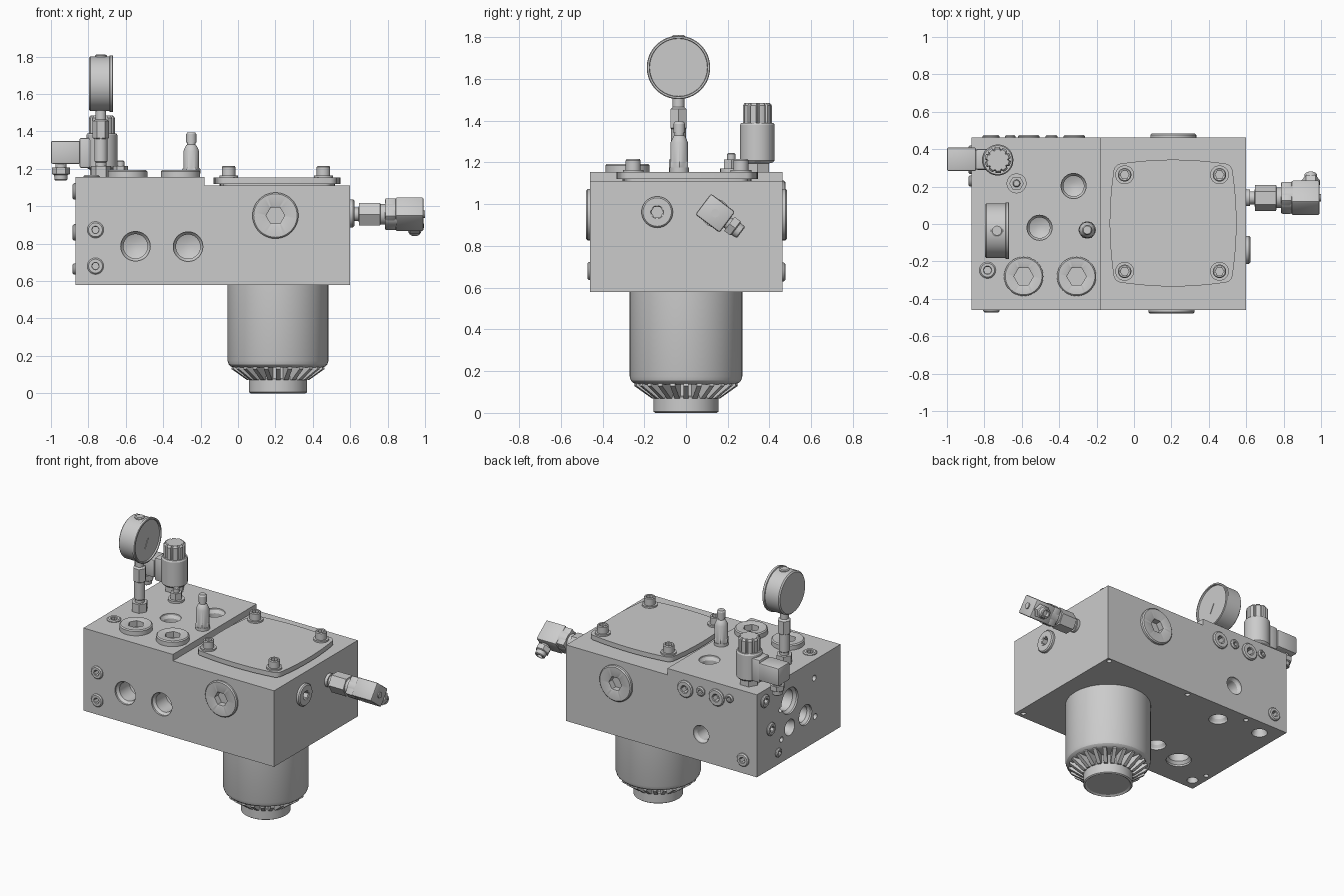
import bpy, bmesh, math
from mathutils import Vector, Matrix

if "Cube" in bpy.data.objects:
    bpy.data.objects.remove(bpy.data.objects["Cube"])

X, Y, Z = Vector((1, 0, 0)), Vector((0, 1, 0)), Vector((0, 0, 1))


def finish(bm, name):
    bmesh.ops.recalc_face_normals(bm, faces=bm.faces)
    me = bpy.data.meshes.new(name)
    bm.to_mesh(me)
    bm.free()
    ob = bpy.data.objects.new(name, me)
    bpy.context.collection.objects.link(ob)
    return ob


def radius(r, kind, i, seg):
    """kind 6 = hexagon (r is the apothem), 10 = notched grip, 0 = round"""
    if kind == 6:
        a = (2 * math.pi * i / seg) % (math.pi / 3) - math.pi / 6
        return r / math.cos(a)
    if kind == 10:
        return r * (0.86 if i % 8 in (0, 1) else 1)
    return r


def spin(bm, loc, axis, profile, seg=48):
    """Revolve (radius, height[, kind]) points around an axis, with flat caps."""
    m = Matrix.Translation(loc) @ Vector(axis).to_track_quat('Z', 'Y').to_matrix().to_4x4()
    rings = []
    for p in profile:
        kind = p[2] if len(p) > 2 else 0
        ring = []
        for i in range(seg):
            t, r = 2 * math.pi * i / seg, radius(p[0], kind, i, seg)
            ring.append(bm.verts.new(m @ Vector((r * math.cos(t), r * math.sin(t), p[1]))))
        rings.append(ring)
    for a, b in zip(rings, rings[1:]):
        for i in range(seg):
            j = (i + 1) % seg
            bm.faces.new((a[i], a[j], b[j], b[i]))
    bm.faces.new(rings[0][::-1])
    bm.faces.new(rings[-1])


def lathe(name, loc, axis, profile, seg=48):
    bm = bmesh.new()
    spin(bm, loc, axis, profile, seg)
    return finish(bm, name)


def prism(name, pts, vec):
    bm = bmesh.new()
    f = bm.faces.new([bm.verts.new(p) for p in pts])
    ext = bmesh.ops.extrude_face_region(bm, geom=[f])
    bmesh.ops.translate(bm, vec=vec, verts=[v for v in ext['geom'] if isinstance(v, bmesh.types.BMVert)])
    return finish(bm, name)


def box(name, loc, size, rot=0.0, bevel=0.01):
    bm = bmesh.new()
    bmesh.ops.create_cube(bm, size=1, matrix=Matrix.Diagonal((*size, 1)))
    if bevel:
        bmesh.ops.bevel(bm, geom=bm.edges[:], offset=bevel, segments=2, profile=0.5, affect='EDGES')
    bm.transform(Matrix.Translation(loc) @ Matrix.Rotation(rot, 4, 'X'))
    return finish(bm, name)


# Manifold block with a stepped top
outline = [(-.87, .58), (.6, .58), (.6, 1.11), (-.18, 1.11), (-.18, 1.155), (-.87, 1.155)]
block = prism("manifold_block", [(x, -.46, z) for x, z in outline], (0, .922, 0))
YF, YB, XL, XR, ZT, ZB = -.46, .462, -.87, .6, 1.155, .58
cut = bmesh.new()


def bore(loc, axis, r, depth=.14):
    spin(cut, loc, axis, [(r, .02), (r, -.012), (r * .82, -.03), (r * .82, -depth), (r * .3, -depth - .015)])


def plug(name, loc, axis, r, h, s):
    """Socket plug, seated in its own hole"""
    spin(cut, loc, axis, [(s * 1.3, .02), (s * 1.3, -.06)])
    lathe(name, loc, axis, [(s * 1.25, -.058), (s * 1.25, -.003), (r, -.006), (r, h - .007), (r - .007, h),
                            (s * 1.25, h), (s, h - .004, 6), (s, h - .045, 6)])


# Open ports on every side
for x, y in [(-.323, .203), (-.505, -.02)]:
    bore((x, y, ZT), Z, .067, .2)
for x, z in [(-.548, .786), (-.267, .784)]:
    bore((x, YF, z), -Y, .079)
bore((-.44, YB, .765), Y, .06)
for y, z, r in [(.1, .975, .09), (-.073, .81, .07), (.1, .79, .055), (-.17, 1.03, .02),
                (-.18, .76, .02), (.19, .74, .018), (.2, .95, .018)]:
    bore((XL, y, z), -X, r, .12)
for x, y, r in [(-.43, .315, .06), (-.57, -.24, .08), (-.74, .35, .05), (-.8, -.38, .035), (-.34, -.185, .06),
                (-.08, .43, .016), (.57, .435, .016), (.56, -.42, .016), (-.83, -.28, .016), (-.57, .42, .016)]:
    bore((x, y, ZB), -Z, r, .09)

# Socket plugs
for x in (-.59, -.307):
    plug("top_plug", (x, -.28, ZT), Z, .105, .038, .045)
plug("top_small_plug", (-.783, -.247, ZT), Z, .044, .012, .018)
plug("front_cover_plug", (.2, YF, .95), -Y, .123, .018, .043)
plug("back_cover_plug", (.21, YB, .95), Y, .123, .022, .043)
for z in (.874, .68):
    plug("front_small_plug", (-.762, YF, z), -Y, .044, .012, .016)
for x, z, r in [(-.32, 1.05, .058), (-.44, 1.065, .032), (-.562, 1.055, .058),
                (-.662, 1.075, .028), (-.765, .675, .045)]:
    plug("back_plug", (x, YB, z), Y, r, .014, r * .38)
for y, z, r in [(.377, 1.08, .044), (.31, .86, .044), (.23, .665, .03)]:
    plug("left_plug", (XL, y, z), -X, r, .014, r * .4)
plug("right_plug", (XR, -.138, .962), X, .075, .022, .025)

# Cut all holes out of the block
cutter = finish(cut, "hole_cutter")
cutter.hide_render = True
mod = block.modifiers.new("holes", 'BOOLEAN')
mod.operation, mod.solver, mod.object = 'DIFFERENCE', 'EXACT', cutter
mod.use_self = True
bpy.context.view_layer.objects.active = block
bpy.ops.object.modifier_apply(modifier=mod.name)
bpy.data.objects.remove(cutter)

# Filter cover with bowed sides, and its four bolts
side = [(.339 - .022 * (t / .285) ** 2, t) for t in [-.285 + .57 * i / 10 for i in range(11)]]
side += [(.312, .297), (.305, .305), (.297, .312)]
rim = []
for k in range(4):
    c, s = round(math.cos(k * math.pi / 2)), round(math.sin(k * math.pi / 2))
    rim += [(c * x - s * y, s * x + c * y) for x, y in side]
for name, k, z, h in [("cover_seat", .91, 1.1, .022), ("filter_cover", 1, 1.12, .033)]:
    prism(name, [(.209 + k * x, .005 + k * y, z) for x, y in rim], (0, 0, h))
for x in (-.05, .457):
    for y in (-.253, .263):
        lathe("cover_bolt", (x, y, 1.15), Z, [(.05, 0), (.05, .014), (.036, .014), (.036, .06), (.031, .066),
                                              (.024, .066), (.02, .064, 6), (.02, .03, 6)], 36)

# Filter bowl with ribbed foot
BX = .214
lathe("filter_bowl", (BX, 0, 0), Z,
      [(.135, .008), (.147, 0), (.156, .006), (.156, .075), (.148, .08), (.148, .137), (.235, .137), (.252, .143),
       (.264, .155), (.27, .175), (.27, .585)], 72)
for i in range(24):
    rot = Matrix.Rotation(2 * math.pi * i / 24, 3, 'Z')
    pts = [(.14, .07), (.165, .07), (.25, .13), (.245, .145), (.14, .145)]
    prism("foot_rib", [rot @ Vector((r, -.012, z)) + X * BX for r, z in pts], rot @ Vector((0, .024, 0)))

# Pressure gauge: stem, case, needle, filler cap
GX, GY, GZ = -.733, -.036, 1.655
lathe("gauge_stem", (GX, GY, 0), Z,
      [(.046, 1.15, 6), (.046, 1.215, 6), (.03, 1.215), (.03, 1.235), (.035, 1.24), (.035, 1.36),
       (.038, 1.365, 6), (.038, 1.455, 6), (.028, 1.465), (.028, 1.53)])
lathe("gauge_case", (-.797, GY, GZ), X,
      [(.138, 0), (.146, .008), (.146, .11), (.152, .112), (.152, .127), (.148, .13), (.14, .13), (.138, .12)], 64)
box("gauge_needle", (-.676, GY - .004, GZ - .02), (.006, .007, .07), -.5, 0)
lathe("gauge_cap", (GX, GY, 1.79), Z, [(.032, 0), (.032, .015), (.025, .02)], 32)

# Pressure probe
lathe("pressure_probe", (-.25, -.032, 0), Z,
      [(.046, 1.15), (.046, 1.175), (.042, 1.175, 6), (.042, 1.2, 6), (.042, 1.205), (.042, 1.295), (.028, 1.325),
       (.022, 1.33), (.022, 1.34), (.027, 1.342), (.027, 1.385), (.021, 1.395)])

# Bleed nipple
lathe("bleed_nipple", (-.628, .217, 0), Z,
      [(.053, 1.15), (.053, 1.17), (.034, 1.17, 6), (.034, 1.215, 6), (.02, 1.215), (.02, 1.24), (.015, 1.245)])

GLAND = [(.03, -.01), (.03, .015), (.042, .015, 6), (.042, .05, 6), (.036, .055), (.034, .08), (.028, .085),
         (.02, .085), (.02, .06)]

# Solenoid valve with notched knob and side connector
SX, SY = -.728, .342
lathe("solenoid", (SX, SY, 0), Z,
      [(.055, 1.15, 6), (.055, 1.195, 6), (.074, 1.2), (.083, 1.21), (.083, 1.38), (.077, 1.39), (.05, 1.39)])
lathe("solenoid_knob", (SX, SY, 0), Z, [(.07, 1.385, 10), (.07, 1.472, 10), (.06, 1.485, 10)], 80)
box("solenoid_socket", (-.81, .345, 1.285), (.075, .11, .16))
box("solenoid_connector", (-.922, .346, 1.288), (.156, .127, .124))
lathe("solenoid_gland", (-.947, .346, 1.222), -Z, GLAND)

# Clogging sensor with angled connector
A = math.radians(-37)
c, d = Vector((0, .14, .957)), Vector((0, math.cos(A), math.sin(A)))
lathe("sensor_body", c + X * .6, X,
      [(.045, -.01), (.045, .02), (.035, .02), (.035, .045), (.06, .047, 6), (.06, .16, 6), (.055, .162),
       (.055, .185), (.068, .187), (.068, .25)])
box("sensor_socket", c + X * .815, (.06, .13, .125), A)
box("sensor_connector", c + X * .917, (.152, .145, .125), A)
lathe("sensor_gland", c + X * .945 + d * .07, d, GLAND)
lathe("sensor_screw", c + X * .985, X, [(.02, 0), (.02, .015)], 24)

# Smooth the round parts, keep edges sharp
bpy.ops.object.select_all(action='SELECT')
bpy.ops.object.shade_smooth_by_angle(angle=math.radians(28))
